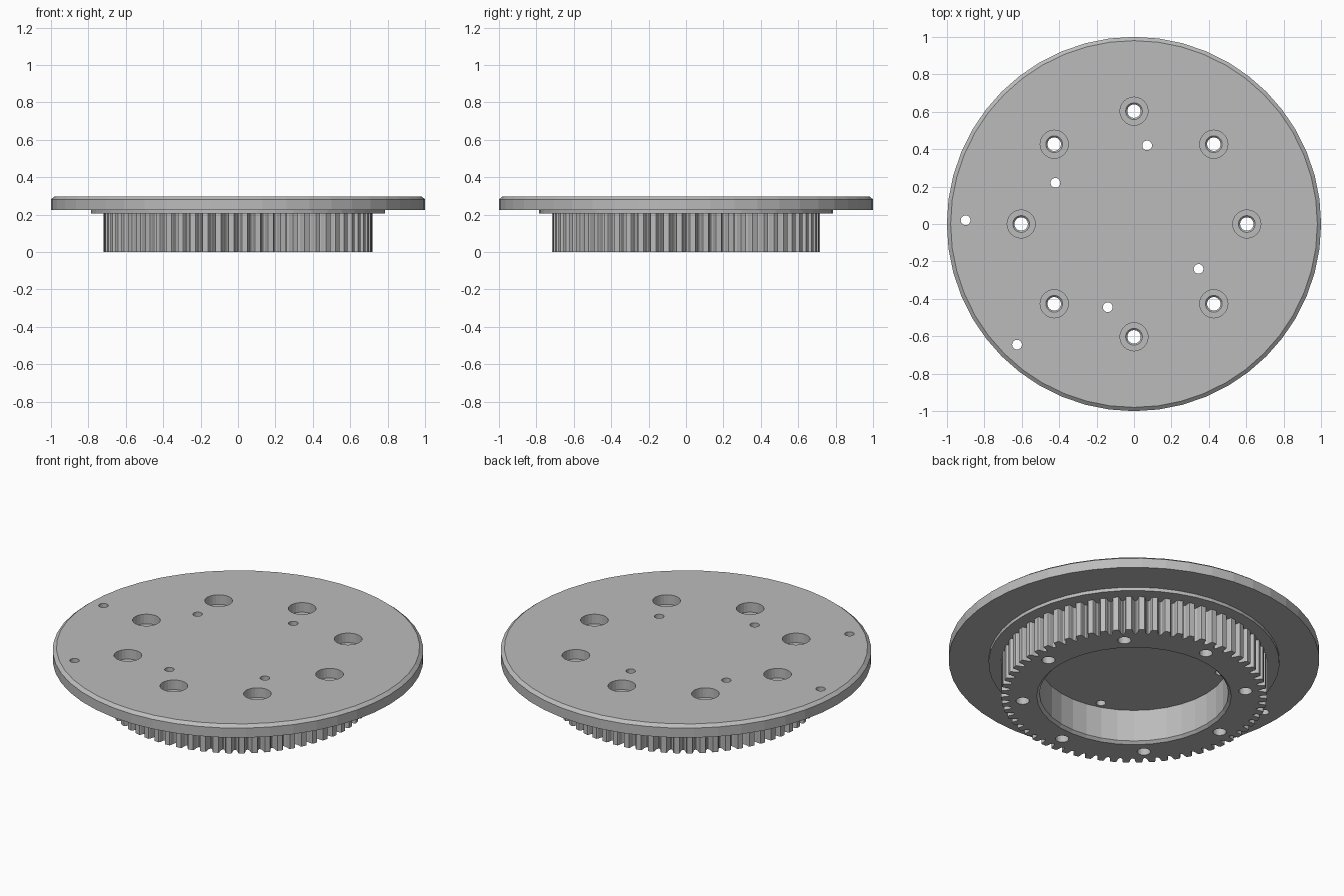
import bpy, bmesh, math
from math import cos, sin, pi

cube = bpy.data.objects.get("Cube")
if cube:
    bpy.data.objects.remove(cube, do_unlink=True)

grey = bpy.data.materials.new("machined grey")
grey.use_nodes = True
colour = (0.5, 0.5, 0.5, 1)
grey.diffuse_color = colour
grey.node_tree.nodes["Principled BSDF"].inputs["Base Color"].default_value = colour


def finish(name, bm):
    bmesh.ops.recalc_face_normals(bm, faces=bm.faces)
    mesh = bpy.data.meshes.new(name)
    bm.to_mesh(mesh)
    bm.free()
    mesh.materials.append(grey)
    obj = bpy.data.objects.new(name, mesh)
    bpy.context.collection.objects.link(obj)
    return obj


def turned(bm, profile, sides, x=0, y=0):
    """Solid of revolution from (radius, z) pairs, bottom to top."""
    rings = [[bm.verts.new((x + r * cos(2 * pi * i / sides), y + r * sin(2 * pi * i / sides), z))
              for i in range(sides)] for r, z in profile]
    for low, high in zip(rings, rings[1:]):
        for i in range(sides):
            j = (i + 1) % sides
            bm.faces.new((low[i], low[j], high[j], high[i]))
    bm.faces.new(rings[0][::-1])
    bm.faces.new(rings[-1])


def cut(obj, cutter):
    mod = obj.modifiers.new("cut", "BOOLEAN")
    mod.operation, mod.solver, mod.object = "DIFFERENCE", "EXACT", cutter
    bpy.context.view_layer.update()
    graph = bpy.context.evaluated_depsgraph_get()
    mesh = bpy.data.meshes.new_from_object(obj.evaluated_get(graph))
    obj.modifiers.clear()
    obj.data = mesh


# Round plate with a chamfered top edge and a shallow step beneath
bm = bmesh.new()
turned(bm, [(0.785, 0.205), (0.785, 0.225), (1, 0.225), (1, 0.282), (0.98, 0.298)], 48)
plate = finish("plate", bm)

# Toothed ring: one tooth outline repeated around, then extruded
TEETH, TIP, ROOT = 64, 0.718, 0.672
tooth = [(0.04, ROOT), (0.17, ROOT + 0.012), (0.23, TIP - 0.008), (0.29, TIP),
         (0.71, TIP), (0.77, TIP - 0.008), (0.83, ROOT + 0.012), (0.96, ROOT)]
bm = bmesh.new()
outline = []
for t in range(TEETH):
    for f, r in tooth:
        a = 2 * pi * (t + f) / TEETH
        outline.append(bm.verts.new((r * cos(a), r * sin(a), 0)))
base = bm.faces.new(outline)
top = bmesh.ops.extrude_face_region(bm, geom=[base])["geom"]
bmesh.ops.translate(bm, vec=(0, 0, 0.206),
                    verts=[v for v in top if isinstance(v, bmesh.types.BMVert)])
gear = finish("toothed_ring", bm)

# Central bore with a small lead-in chamfer
bm = bmesh.new()
turned(bm, [(0.535, -0.01), (0.51, 0.015), (0.51, 0.3)], 36)
bore = finish("bore_cutter", bm)

# Eight counterbored bolt holes
bm = bmesh.new()
for k in range(8):
    a = k * pi / 4
    turned(bm, [(0.036, -0.1), (0.036, 0.232), (0.045, 0.241), (0.075, 0.241), (0.075, 0.4)],
           24, 0.603 * cos(a), 0.603 * sin(a))
bolts = finish("bolt_cutter", bm)

# Small pin holes through the plate
bm = bmesh.new()
for x, y in [(0.07, 0.42), (-0.42, 0.22), (-0.9, 0.02),
             (-0.625, -0.645), (0.345, -0.24), (-0.14, -0.445)]:
    turned(bm, [(0.026, -0.1), (0.026, 0.4)], 20, x, y)
pins = finish("pin_cutter", bm)

cut(gear, bore)
cut(gear, bolts)
cut(plate, bolts)
cut(plate, pins)
for cutter in (bore, bolts, pins):
    bpy.data.objects.remove(cutter, do_unlink=True)
